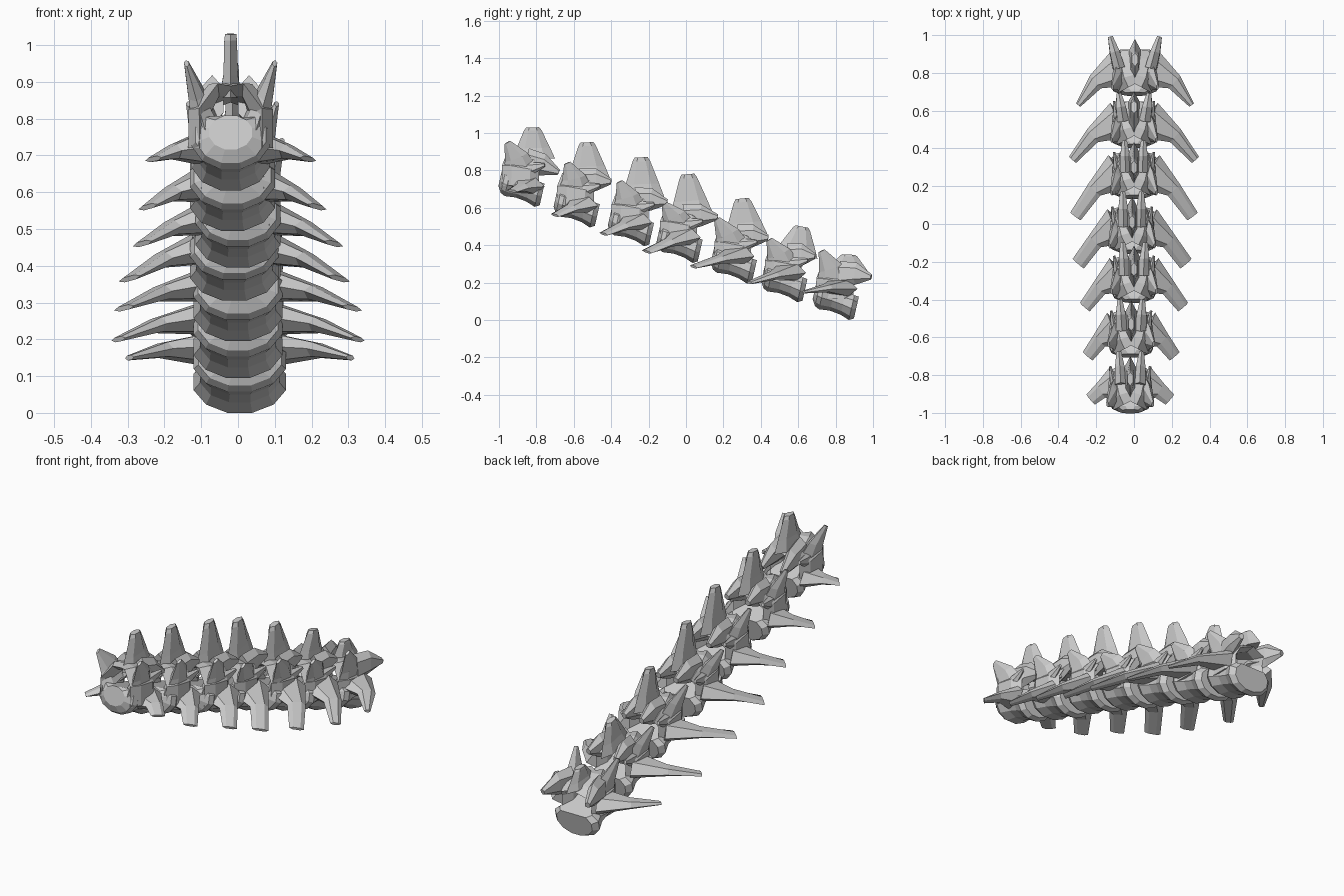
import bpy, bmesh, math
from mathutils import Vector

cube = bpy.data.objects.get("Cube")
if cube:
    bpy.data.objects.remove(cube, do_unlink=True)

bone = bpy.data.materials.new("bone_grey")
bone.use_nodes = True
bone.diffuse_color = (0.6, 0.6, 0.6, 1)
bone.node_tree.nodes["Principled BSDF"].inputs["Base Color"].default_value = (0.6, 0.6, 0.6, 1)


def loft(bm, rings):
    """Skin a row of equal point rings and cap both ends."""
    loops = [[bm.verts.new(p) for p in ring] for ring in rings]
    n = len(loops[0])
    for a, b in zip(loops, loops[1:]):
        for i in range(n):
            j = (i + 1) % n
            bm.faces.new((a[i], a[j], b[j], b[i]))
    bm.faces.new(loops[0][::-1])
    bm.faces.new(loops[-1])


def prong(bm, path, widths, thicks, wide, sides=6):
    """Tapered process along a path, its broad side following the wide axis."""
    path = [Vector(p) for p in path]
    wide = Vector(wide)
    rings = []
    for i, p in enumerate(path):
        t = (path[min(i + 1, len(path) - 1)] - path[max(i - 1, 0)]).normalized()
        u = (wide - t * wide.dot(t)).normalized()
        v = t.cross(u)
        rings.append([p + u * math.cos(a) * widths[i] / 2 + v * math.sin(a) * thicks[i] / 2
                      for a in (math.tau * k / sides for k in range(sides))])
    loft(bm, rings)


def body(bm, c, w):
    """Waisted centrum, domed in front, with flared rims and a flattened upper side."""
    axis = Vector((0, 0.94, -0.34))
    up = Vector((0, 0.22, 0.97))
    rings = []
    for s, f in ((-0.125, 0.55), (-0.105, 0.9), (-0.08, 1), (-0.02, 0.85), (0.04, 0.86), (0.09, 1.0), (0.115, 0.8)):
        ring = []
        for k in range(12):
            a = math.tau * (k + 0.5) / 12
            h = math.sin(a) * 0.09 * f
            ring.append(c + axis * s + Vector((math.cos(a) * w * f, 0, 0)) + up * min(h, 0.05))
        rings.append(ring)
    loft(bm, rings)


def vertebra(index, centre, half_width, crest, horn, caudal, tip, tip_width):
    bm = bmesh.new()
    c = Vector(centre)
    x0 = c.x
    body(bm, c, half_width)

    # Neural arch: deep side walls and a low roof over the canal
    half = [(0.085, -0.01, 0.0), (0.085, -0.01, 0.09), (0.055, 0.015, 0.14)]
    arch = [(-x, y, z) for x, y, z in half] + [(0, 0.03, 0.15)] + half[::-1]
    prong(bm, [c + Vector(p) for p in arch], (0.2, 0.2, 0.21, 0.19, 0.21, 0.2, 0.2),
          (0.07, 0.07, 0.05, 0.04, 0.05, 0.07, 0.07), (0, 1, -0.2))

    # Spinous process
    top = Vector((x0, crest[0], crest[1]))
    root = c + Vector((0, 0.06, 0.14))
    prong(bm, [root, root.lerp(top, 0.35), root.lerp(top, 0.9), top],
          (0.23, 0.18, 0.095, 0.07), (0.07, 0.045, 0.04, 0.035), (0, 1, 0))

    for s in (-1, 1):
        # Cranial articular process, a plate rising from the front of the arch
        end = Vector((x0 + s * 0.12, horn[0] + 0.015, horn[1]))
        start = c + Vector((s * 0.07, -0.015, 0.07))
        prong(bm, [start, start.lerp(end, 0.5) + Vector((0, 0.015, 0)), end],
              (0.2, 0.13, 0.035), (0.08, 0.05, 0.015), (0, 1, 0.2))
        # Caudal articular process
        end = Vector((x0 + s * caudal[0], caudal[1], caudal[2]))
        start = c + Vector((s * (0.02 + caudal[0] / 2), 0.02, 0.13))
        prong(bm, [start, start.lerp(end, 0.5) + Vector((0, 0, 0.01)), end],
              (0.14, 0.12, 0.03), (0.07, 0.06, 0.03), (0, 0.2, 1))
        # Accessory spur beside the arch
        start = c + Vector((s * 0.085, 0.0, 0.08))
        prong(bm, [start, start + Vector((s * 0.02, 0.12, 0.03))],
              (0.1, 0.02), (0.05, 0.015), (0, 0.2, 1))
        # Swept transverse process, rooted higher and bowed more towards the tail
        end = Vector((x0 + s * tip[0], tip[1], tip[2]))
        start = c + Vector((s * 0.075, 0.02, 0.01 * index - 0.01))
        mid = start.lerp(end, 0.48) + Vector((s, 0.8, 0.3)) * (0.012 + 0.002 * index)
        prong(bm, [start, mid, end], (0.21, 0.09, tip_width), (0.1, 0.045, 0.015),
              (s * 0.6, 1, -0.1))

    bmesh.ops.recalc_face_normals(bm, faces=bm.faces)
    mesh = bpy.data.meshes.new(f"vertebra_{index}")
    bm.to_mesh(mesh)
    bm.free()
    mesh.materials.append(bone)
    obj = bpy.data.objects.new(f"vertebra_{index}", mesh)
    bpy.context.collection.objects.link(obj)


# centre, half width, crest (y, z), horn (y, z), caudal tip, transverse tip, its width
row = [
    ((-0.02, -0.875, 0.72), 0.11, (-0.82, 1.03), (-0.97, 0.95), (0.06, -0.68, 0.79), (0.21, -0.93, 0.69), 0.07),
    ((-0.015, -0.58, 0.61), 0.12, (-0.53, 0.95), (-0.65, 0.84), (0.06, -0.4, 0.74), (0.23, -0.7, 0.56), 0.07),
    ((0, -0.29, 0.51), 0.12, (-0.24, 0.87), (-0.37, 0.74), (0.06, -0.1, 0.63), (0.26, -0.44, 0.46), 0.07),
    ((-0.01, -0.03, 0.42), 0.125, (0.01, 0.78), (-0.13, 0.62), (0.05, 0.17, 0.55), (0.285, -0.21, 0.365), 0.08),
    ((0, 0.26, 0.31), 0.125, (0.3, 0.65), (0.15, 0.54), (0.05, 0.44, 0.44), (0.31, 0.04, 0.285), 0.07),
    ((0, 0.53, 0.21), 0.125, (0.62, 0.5), (0.43, 0.43), (0.08, 0.69, 0.34), (0.325, 0.34, 0.2), 0.05),
    ((0.005, 0.805, 0.115), 0.13, (0.87, 0.35), (0.71, 0.37), (0.13, 0.99, 0.23), (0.3, 0.63, 0.15), 0.03),
]
for number, spec in enumerate(row, 1):
    vertebra(number, *spec)
